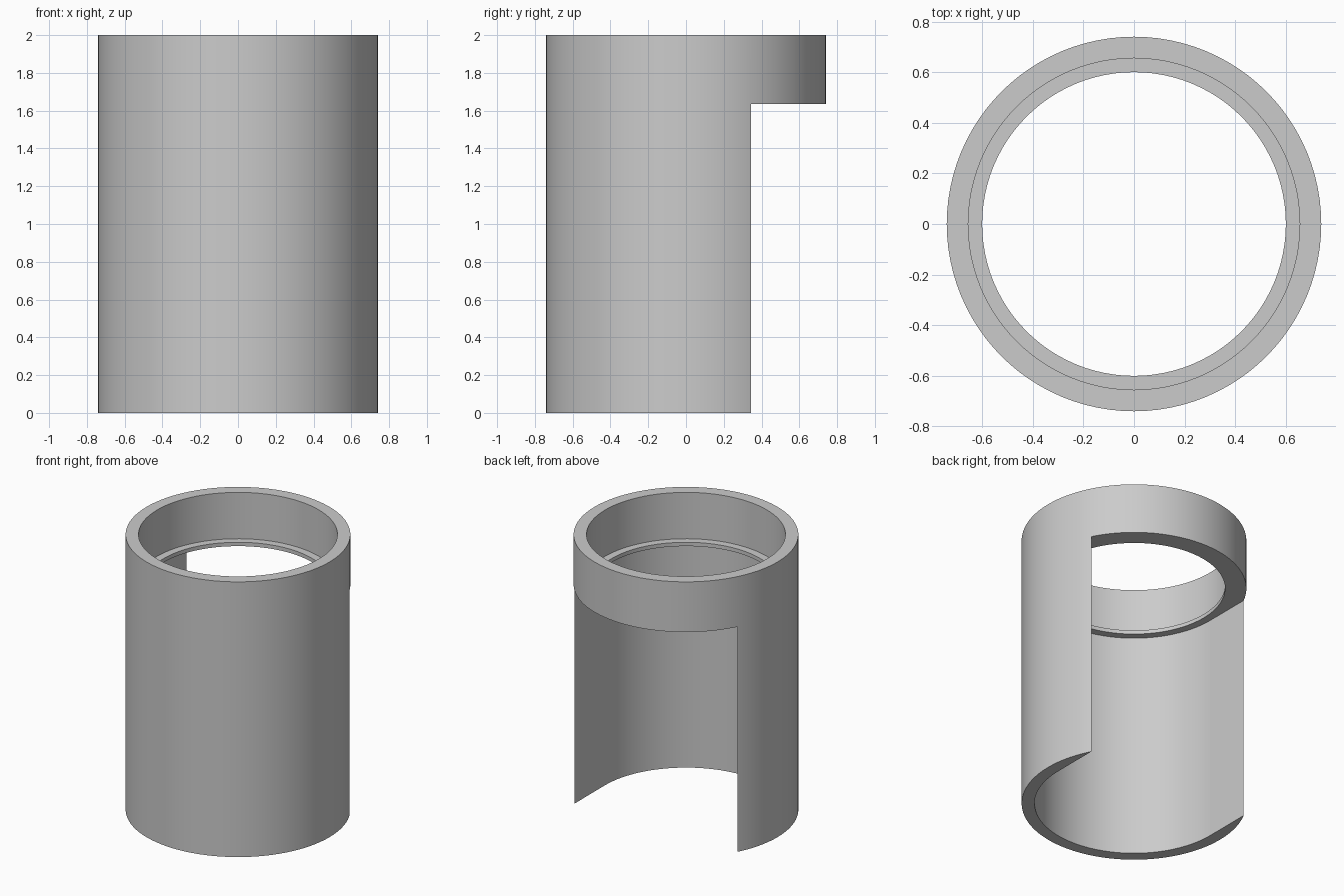
import bpy, bmesh, math

cube = bpy.data.objects.get("Cube")
if cube:
    bpy.data.objects.remove(cube, do_unlink=True)

OUTER, BORE, LIP = 0.74, 0.655, 0.60
TOP, LEDGE, SLOT_TOP = 2.0, 1.663, 1.635
SEGMENTS = 96

grey = bpy.data.materials.new("plain grey")
grey.use_nodes = True
colour = (0.6, 0.6, 0.6, 1)
grey.diffuse_color = colour
grey.node_tree.nodes["Principled BSDF"].inputs["Base Color"].default_value = colour


def make_object(name, bm):
    bmesh.ops.recalc_face_normals(bm, faces=bm.faces)
    mesh = bpy.data.meshes.new(name)
    bm.to_mesh(mesh)
    bm.free()
    mesh.materials.append(grey)
    obj = bpy.data.objects.new(name, mesh)
    bpy.context.collection.objects.link(obj)
    return obj


def lathe(name, profile):
    """Turn a closed (radius, height) profile around z."""
    bm = bmesh.new()
    rings = []
    for i in range(SEGMENTS):
        a = math.tau * i / SEGMENTS
        rings.append([bm.verts.new((r * math.cos(a), r * math.sin(a), z)) for r, z in profile])
    for i, ring in enumerate(rings):
        after = rings[(i + 1) % SEGMENTS]
        for j in range(len(profile)):
            k = (j + 1) % len(profile)
            bm.faces.new((ring[j], after[j], after[k], ring[k]))
    return make_object(name, bm)


# Tube with a thin lip inside, near the top
sleeve = lathe("sleeve", [
    (OUTER, 0), (OUTER, TOP), (BORE, TOP), (BORE, LEDGE),
    (LIP, LEDGE), (LIP, SLOT_TOP), (BORE, SLOT_TOP), (BORE, 0)])

# Straight-sided opening at the back, as wide as the bore
bm = bmesh.new()
bmesh.ops.create_cube(bm, size=1)
for v in bm.verts:
    v.co.x *= 2 * BORE
    v.co.y += 0.5
    v.co.z = SLOT_TOP if v.co.z > 0 else -0.2
cutter = make_object("slot_cutter", bm)
cutter.hide_render = True

cut = sleeve.modifiers.new("back slot", "BOOLEAN")
cut.operation = "DIFFERENCE"
cut.solver = "EXACT"
cut.object = cutter

for obj in bpy.context.selected_objects:
    obj.select_set(False)
sleeve.select_set(True)
bpy.context.view_layer.objects.active = sleeve
bpy.ops.object.modifier_apply(modifier=cut.name)
bpy.data.objects.remove(cutter, do_unlink=True)
bpy.ops.object.shade_smooth_by_angle(angle=math.radians(20))
